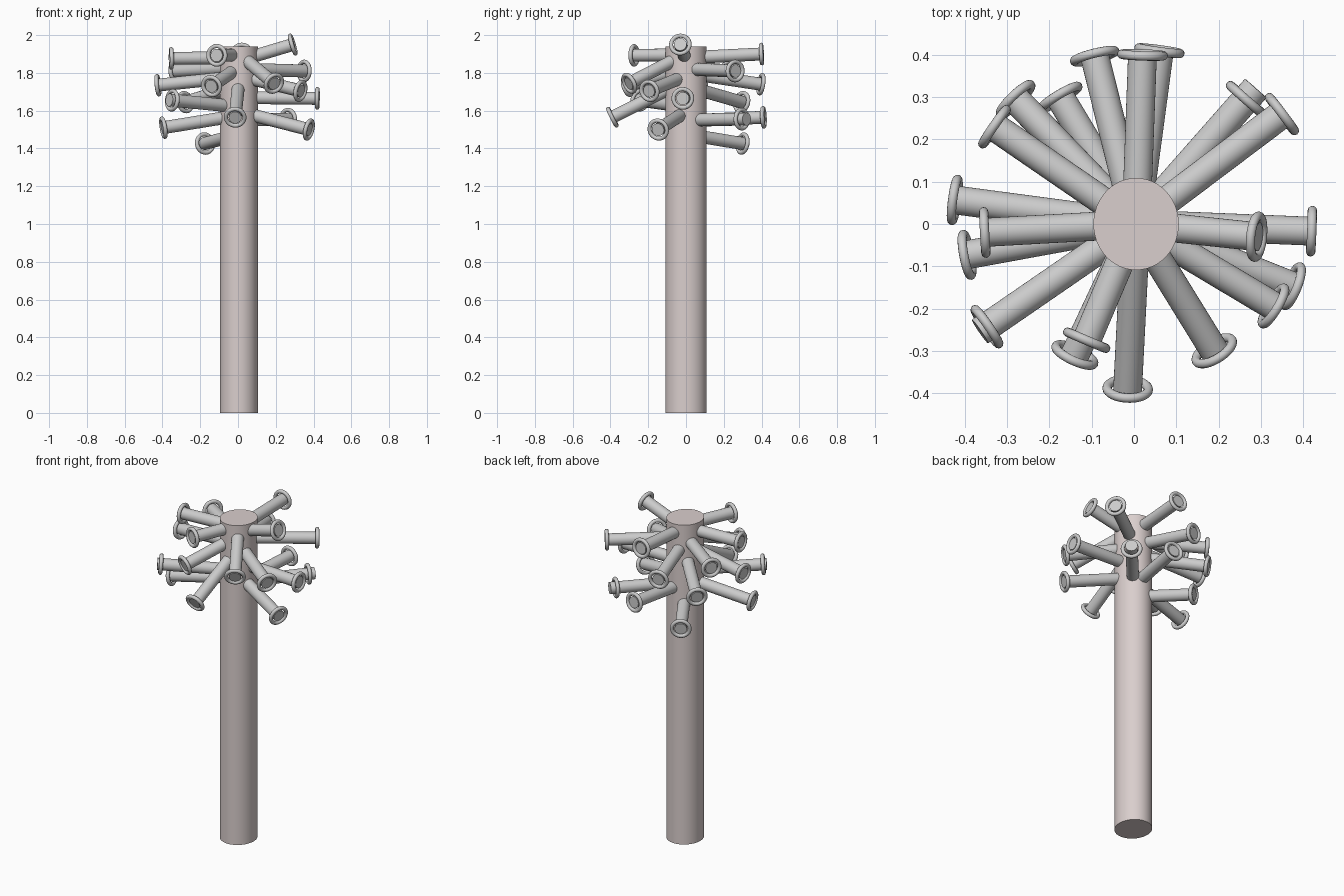
import bpy
from mathutils import Vector

if "Cube" in bpy.data.objects:
    bpy.data.objects.remove(bpy.data.objects["Cube"])

CX = 0.005  # trunk axis


def smooth(obj):
    bpy.ops.object.shade_smooth_by_angle(angle=0.7)
    return obj


# Trunk
bpy.ops.mesh.primitive_cylinder_add(vertices=48, radius=1, depth=1.94, location=(CX, 0, 0.97))
trunk = bpy.context.object
trunk.name = "trunk"
trunk.scale = (0.101, 0.109, 1)
smooth(trunk)
mat = bpy.data.materials.new("trunk_colour")
mat.diffuse_color = (0.70, 0.62, 0.61, 1)
mat.use_nodes = True
mat.node_tree.nodes["Principled BSDF"].inputs["Base Color"].default_value = mat.diffuse_color
trunk.data.materials.append(mat)


def peg(i, x, y, z, z0, extra=0.005):
    """Round peg from the trunk axis (height z0) to a ringed tip at (x, y, z)."""
    base, tip = Vector((CX, 0, z0)), Vector((x, y, z))
    d = (tip - base).normalized()
    end = tip + d * extra
    rot = d.to_track_quat('Z', 'Y').to_euler()
    bpy.ops.mesh.primitive_cylinder_add(vertices=32, radius=0.034, depth=(end - base).length,
                                        location=(base + end) / 2, rotation=rot)
    bpy.context.object.name = f"peg_{i}"
    smooth(bpy.context.object)
    bpy.ops.mesh.primitive_torus_add(major_radius=0.049, minor_radius=0.011, major_segments=40,
                                     minor_segments=12, location=tip, rotation=rot)
    bpy.context.object.name = f"peg_ring_{i}"
    smooth(bpy.context.object)


# Pegs: tip x, y, z, height at the axis, optional overhang past the ring
pegs = [
    (-0.093, 0.397, 1.74, 1.80),
    (0.02, 0.40, 1.90, 1.88),
    (0.06, 0.41, 1.565, 1.545),
    (0.265, 0.295, 1.555, 1.55, 0.035),
    (0.35, 0.26, 1.81, 1.82),
    (0.42, -0.017, 1.665, 1.67),
    (0.29, -0.03, 1.95, 1.865),
    (0.375, -0.147, 1.50, 1.595),
    (0.33, -0.194, 1.705, 1.785),
    (0.19, -0.30, 1.745, 1.90),
    (-0.015, -0.39, 1.565, 1.76),
    (-0.14, -0.31, 1.73, 1.83),
    (-0.112, -0.275, 1.893, 1.895),
    (-0.348, -0.243, 1.655, 1.62, 0.02),
    (-0.395, -0.073, 1.51, 1.575),
    (-0.353, -0.02, 1.877, 1.88),
    (-0.424, 0.057, 1.735, 1.78),
    (-0.33, 0.23, 1.81, 1.83),
    (-0.28, 0.295, 1.645, 1.73),
    (-0.175, 0.30, 1.426, 1.475),
]
for i, p in enumerate(pegs):
    peg(i, *p)
